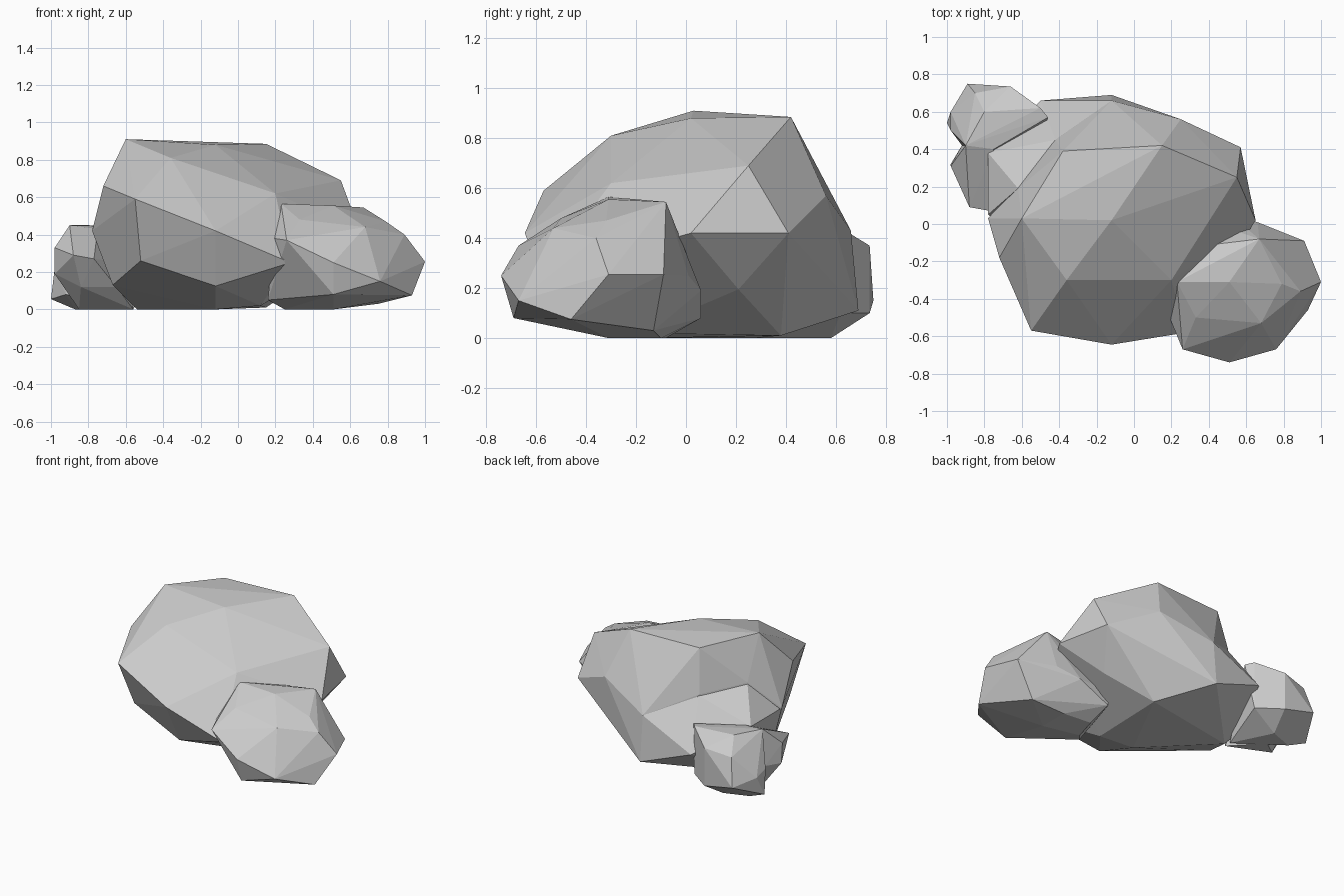
import bpy, bmesh


def rock(name, *pieces):
    """Faceted stone: each piece is a convex lump hulled from a few corner points."""
    mesh = bpy.data.meshes.new(name)
    for corners in pieces:
        bm = bmesh.new()
        bm.from_mesh(mesh)
        verts = [bm.verts.new(c) for c in corners]
        bmesh.ops.convex_hull(bm, input=verts)
        # corners swallowed by the hull carry no faces
        bmesh.ops.delete(bm, geom=[v for v in bm.verts if not v.link_faces], context='VERTS')
        bmesh.ops.recalc_face_normals(bm, faces=bm.faces)
        bm.to_mesh(mesh)
        bm.free()
    obj = bpy.data.objects.new(name, mesh)
    bpy.context.collection.objects.link(obj)
    return obj


# Large boulder: main body, undercut towards a small base
body = [
    (-.60, .03, .91), (-.36, -.30, .81), (-.12, .02, .88), (.15, .42, .885), (-.38, .39, .88),
    (-.72, -.18, .66), (-.55, -.57, .59), (.20, -.30, .62), (.55, .25, .69), (.25, .56, .57),
    (-.42, .45, .58), (-.62, .19, .62),
    (-.78, .03, .42), (-.12, -.645, .42), (.65, .02, .42), (.57, .41, .42), (-.12, .66, .43),
    (-.52, -.43, .26), (.28, -.58, .25), (-.12, -.49, .125), (.43, .21, .195),
    (-.12, .69, .11), (-.67, -.03, .13),
    (-.12, -.15, 0), (.12, -.20, .02), (.15, .38, .01), (-.54, .27, 0),
]
# Large boulder: sloping shelf at the back left
shelf = [
    (-.62, .19, .61), (-.42, .45, .57), (-.78, .38, .42), (-.78, .05, .42),
    (-.12, .66, .43), (-.12, .69, .11), (-.50, .66, .25), (-.67, -.03, .13),
    (-.66, .35, .14), (-.12, .10, .30), (-.54, .27, 0), (.15, .38, .01),
]
rock("large_boulder", body, shelf)

# Medium stone at the front right
rock("medium_stone", [
    (.23, -.31, .565), (.51, -.31, .555), (.67, -.08, .545), (.42, -.11, .52), (.79, -.32, .47),
    (.68, -.53, .44), (.33, -.50, .48), (.89, -.36, .40),
    (.19, -.50, .38), (.26, -.67, .37), (1, -.31, .255), (.91, -.09, .255),
    (.51, -.74, .25), (.76, -.67, .15), (.66, .01, .25), (.26, .06, .19), (.50, .06, .19),
    (.93, -.46, .075), (.51, -.69, .08), (.75, -.13, .03), (.27, .06, .08), (.16, -.36, .05),
    (.51, -.31, 0), (.51, -.10, 0), (.25, -.25, 0), (.30, -.08, 0),
])

# Small stone at the back left: two lobes meeting in a shallow dent
front_lobe = [
    (-.90, .42, .45), (-.75, .40, .43), (-.98, .31, .33), (-.88, .09, .29),
    (-.77, .07, .27), (-.98, .32, .19), (-.84, .20, .12), (-.65, .15, .12),
    (-.92, .42, .19), (-.60, .40, .25), (-.85, .38, 0), (-.56, .25, 0), (-.75, .45, 0),
]
back_lobe = [
    (-.90, .42, .45), (-.80, .60, .45), (-.75, .40, .43), (-.50, .62, .44), (-.46, .57, .43),
    (-.66, .735, .37), (-.85, .70, .34), (-.98, .60, .19), (-1, .54, .055), (-.89, .75, .15),
    (-.66, .735, .10), (-.98, .50, .22), (-.92, .42, .08), (-.50, .62, .10),
    (-.87, .52, 0), (-.70, .58, 0), (-.56, .30, 0),
]
rock("small_stone", front_lobe, back_lobe)
